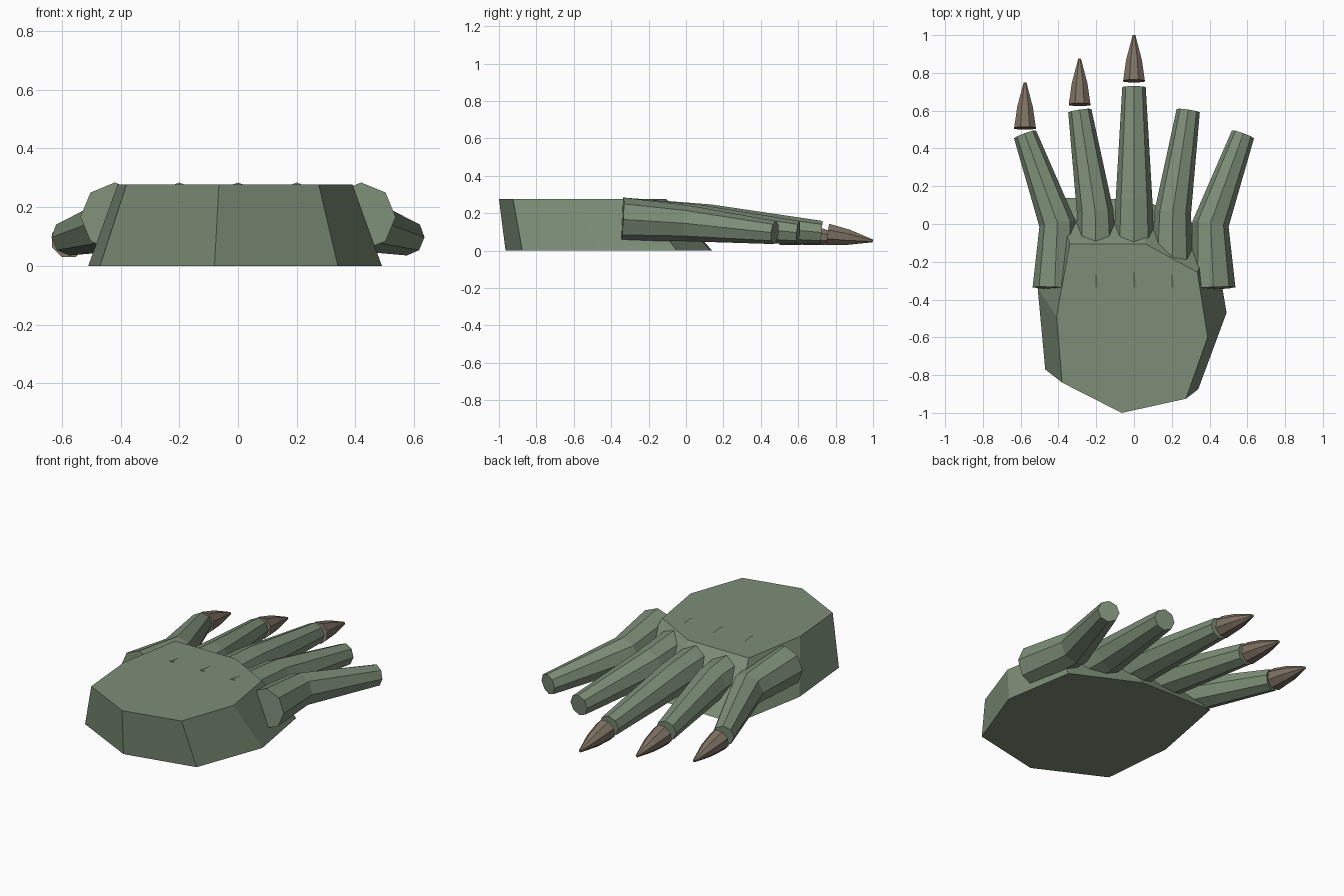
import bpy, bmesh, math
from mathutils import Vector

if "Cube" in bpy.data.objects:
    bpy.data.objects.remove(bpy.data.objects["Cube"])


def material(name, rgb):
    m = bpy.data.materials.new(name)
    m.diffuse_color = (*rgb, 1)
    m.use_nodes = True
    m.node_tree.nodes["Principled BSDF"].inputs["Base Color"].default_value = m.diffuse_color
    return m


green = material("moss green skin", (0.205, 0.27, 0.187))
brown = material("claw brown", (0.205, 0.165, 0.122))


def loft(name, rings, mat):
    """Bridge equal-sized rings of points and cap both ends."""
    bm = bmesh.new()
    vs = [[bm.verts.new(p) for p in r] for r in rings]
    n = len(vs[0])
    for a, b in zip(vs, vs[1:]):
        for i in range(n):
            j = (i + 1) % n
            bm.faces.new((a[i], a[j], b[j], b[i]))
    bm.faces.new(vs[0][::-1])
    bm.faces.new(vs[-1])
    bmesh.ops.recalc_face_normals(bm, faces=bm.faces)
    me = bpy.data.meshes.new(name)
    bm.to_mesh(me)
    bm.free()
    me.materials.append(mat)
    ob = bpy.data.objects.new(name, me)
    bpy.context.collection.objects.link(ob)
    return ob


def tube(name, path, radii, sides, mat, turn=0.0):
    """Faceted tube whose rings stand square to the path."""
    pts = [Vector(p) for p in path]
    rings = []
    for i, (p, r) in enumerate(zip(pts, radii)):
        d = Vector((0, 0, 0))
        if i > 0:
            d += (p - pts[i - 1]).normalized()
        if i < len(pts) - 1:
            d += (pts[i + 1] - p).normalized()
        d.normalize()
        side = d.cross(Vector((0, 0, 1))).normalized()
        up = side.cross(d)
        angles = [turn + 2 * math.pi * k / sides for k in range(sides)]
        rings.append([p + r * (math.cos(a) * side + math.sin(a) * up) for a in angles])
    return loft(name, rings, mat)


# Palm: uneven octagon tapering to its flat top
bottom = [(-0.08, -0.965), (0.34, -0.875), (0.49, -0.47), (0.42, -0.05),
          (0.05, 0.13), (-0.42, 0.14), (-0.51, -0.34), (-0.47, -0.77)]
top = [(-0.065, -1.0), (0.275, -0.925), (0.39, -0.60), (0.335, -0.255),
       (0.06, -0.105), (-0.34, -0.105), (-0.41, -0.49), (-0.38, -0.84)]
loft("palm", [[(x, y, 0) for x, y in bottom], [(x, y, 0.277) for x, y in top]], green)

# Fingers: knuckle end, middle joint, tip (mirrored left and right)
fingers = {
    "outer": [(0.42, -0.34, 0.167), (0.405, 0.0, 0.147), (0.577, 0.475, 0.097)],
    "inner": [(0.2, -0.34, 0.167), (0.205, 0.06, 0.15), (0.287, 0.6, 0.097)],
    "middle": [(0, -0.34, 0.167), (0, 0.13, 0.15), (0, 0.725, 0.097)],
}
for name, path in fingers.items():
    for label, s in (("left", -1), ("right", 1)):
        if name == "middle" and s > 0:
            continue
        full = "middle" if name == "middle" else f"{label}_{name}"
        tube(full + "_finger", [(s * x, y, z) for x, y, z in path],
             (0.117, 0.097, 0.062), 8, green)

# Claws: only the middle and left fingers carry them
for name, x, y in (("middle", 0, 0.757), ("left_inner", -0.288, 0.632),
                   ("left_outer", -0.577, 0.507)):
    tube(name + "_claw",
         [(x, y, 0.087), (x, y + 0.11, 0.072), (x, y + 0.242, 0.052)],
         (0.062, 0.045, 0.008), 8, brown, math.pi / 8)
